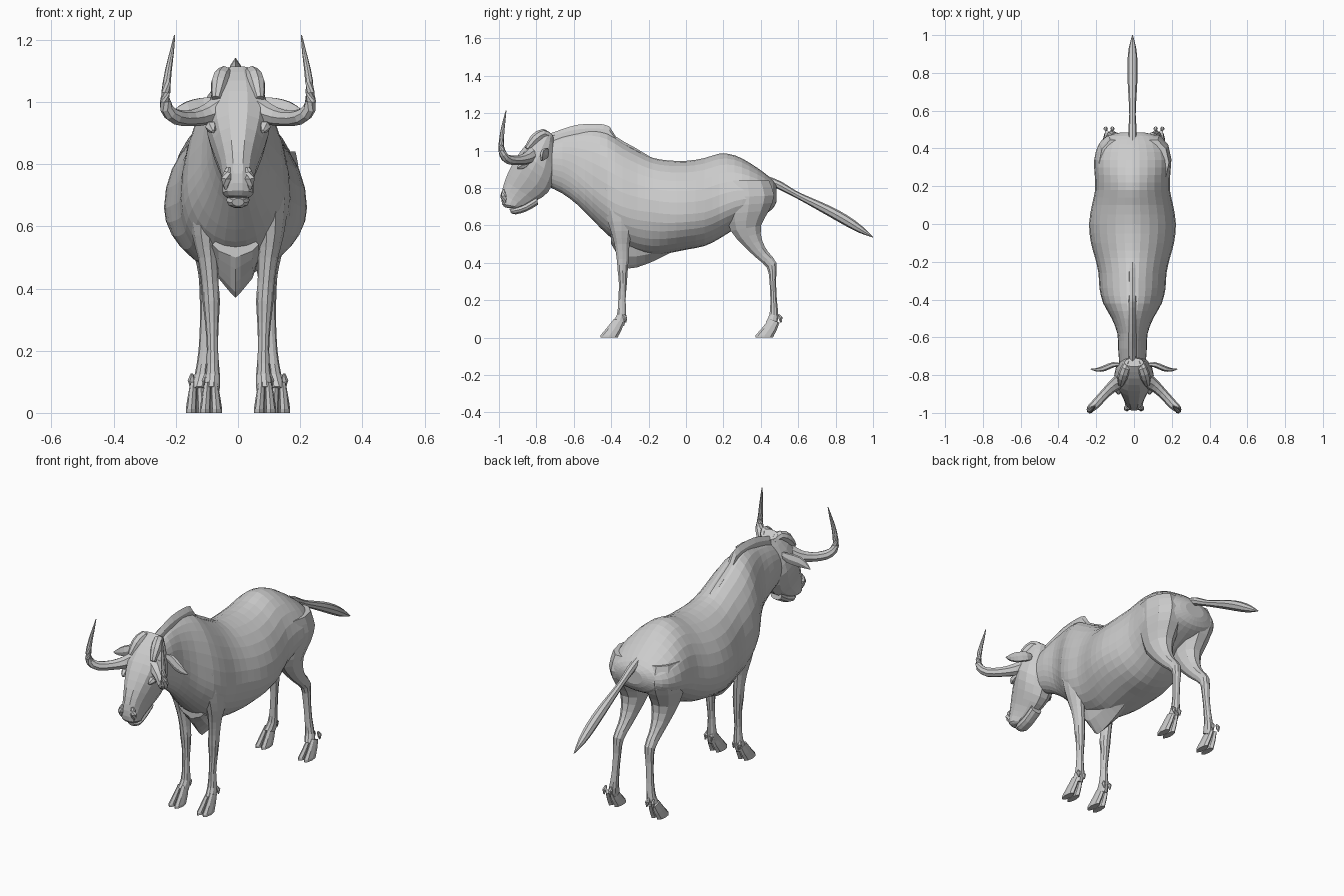
import bpy, bmesh, math
from mathutils import Vector


def skin(name, rings):
    """Bridge equal-sized rings of points and cap both ends."""
    bm = bmesh.new()
    vs = [[bm.verts.new(p) for p in r] for r in rings]
    n = len(rings[0])
    for a, b in zip(vs, vs[1:]):
        for i in range(n):
            j = (i + 1) % n
            bm.faces.new((a[i], a[j], b[j], b[i]))
    bm.faces.new(vs[0])
    bm.faces.new(vs[-1])
    bmesh.ops.recalc_face_normals(bm, faces=bm.faces)
    me = bpy.data.meshes.new(name)
    bm.to_mesh(me)
    bm.free()
    ob = bpy.data.objects.new(name, me)
    bpy.context.collection.objects.link(ob)
    return ob


def smooth_rows(rows, steps):
    """Catmull-Rom interpolation between rows of numbers."""
    out = []
    for k in range(len(rows) - 1):
        p = [rows[max(k - 1, 0)], rows[k], rows[k + 1], rows[min(k + 2, len(rows) - 1)]]
        for s in range(steps):
            t = s / steps
            out.append([0.5 * (2 * b + (c - a) * t + (2 * a - 5 * b + 4 * c - d) * t * t
                        + (3 * b - a - 3 * c + d) * t ** 3) for a, b, c, d in zip(*p)])
    out.append(rows[-1])
    return out


def loft(name, rows, n=12, steps=2, pt=1.0, pb=1.0, side=1):
    """Rows: x, y0, z0, y1, z1 (two opposite rim points), widest fraction, half width."""
    rings = []
    for x, y0, z0, y1, z1, f, w in smooth_rows(rows, steps):
        ring = []
        for i in range(n):
            a = 2 * math.pi * i / n
            c, s = math.cos(a), math.sin(a)
            g = f * (1 - s) if s > 0 else f + (1 - f) * -s
            p = pt if s > 0 else pb
            ring.append((side * x + w * math.copysign(abs(c) ** p, c),
                         y0 + (y1 - y0) * g, z0 + (z1 - z0) * g))
        rings.append(ring)
    return skin(name, rings)


def tube(name, rows, n=8, steps=2, flat=1.0, side=1):
    """Rows: x, y, z, radius along a path; flat squashes the sideways radius."""
    rows = smooth_rows(rows, steps)
    pts = [Vector((r[0] * side, r[1], r[2])) for r in rows]
    rings = []
    for i, p in enumerate(pts):
        t = (pts[min(i + 1, len(pts) - 1)] - pts[max(i - 1, 0)]).normalized()
        u = t.cross(Vector((0, 0, 1))).normalized()
        v = u.cross(t)
        r = rows[i][3]
        rings.append([p + u * (r * flat * math.cos(2 * math.pi * k / n))
                      + v * (r * math.sin(2 * math.pi * k / n)) for k in range(n)])
    return skin(name, rings)


CX = -0.008

# Trunk and neck: y, top, widest height, bottom, half width
trunk = [(-.74, 1.05, .93, .81, .07), (-.66, 1.08, .92, .77, .076), (-.58, 1.1, .87, .71, .08),
         (-.5, 1.11, .80, .63, .11), (-.42, 1.095, .74, .55, .155), (-.34, 1.045, .70, .49, .175),
         (-.26, 1.0, .68, .455, .18), (-.18, .962, .67, .44, .198), (-.1, .948, .66, .45, .22),
         (0, .945, .66, .47, .23), (.1, .96, .67, .49, .215), (.18, .984, .70, .53, .198),
         (.26, .975, .73, .58, .20), (.34, .935, .745, .62, .203), (.42, .88, .75, .66, .18),
         (.465, .84, .76, .69, .135), (.485, .81, .77, .73, .06)]
loft("trunk", [(CX, y, t, y, b, (t - m) / (t - b), w) for y, t, m, b, w in trunk],
     n=28, steps=2, pt=1.12)

# Mane crest along the neck and hump
crest = [(-.73, 1.09, 1.0), (-.66, 1.115, 1.0), (-.58, 1.138, 1.0), (-.48, 1.143, 1.0),
         (-.41, 1.13, 1.0), (-.375, 1.075, 1.0), (-.28, 1.02, .95), (-.2, .972, .93)]
loft("mane_crest", [(CX, y, t, y, b, .6, .024) for y, t, b in crest], n=8)

# Brisket flap under the chest
flap = [(-.40, .56, .50), (-.35, .55, .42), (-.305, .55, .37), (-.22, .54, .39),
        (-.15, .53, .42), (-.08, .52, .455)]
loft("brisket_flap", [(CX, y, t, y, b, .3, .075) for y, t, b in flap], n=12, pb=2.2)

# Head from poll to muzzle: rows of forehead point, jaw point, half width
head = [(0, -.755, 1.115, -.71, 1.08, .5, .05), (0, -.82, 1.07, -.70, .97, .45, .085),
        (0, -.885, 1.0, -.70, .86, .45, .105), (0, -.935, .92, -.735, .775, .45, .085),
        (0, -.97, .84, -.80, .73, .45, .06), (0, -.987, .77, -.86, .70, .45, .05),
        (0, -.985, .715, -.885, .695, .45, .05), (0, -.965, .695, -.9, .69, .5, .035)]
loft("head", head, n=14, pt=.8, pb=.9)
loft("lower_jaw", [(0, -.80, .76, -.79, .71, .5, .035), (0, -.86, .72, -.85, .675, .5, .035),
                   (0, -.91, .70, -.91, .658, .5, .036), (0, -.945, .69, -.935, .665, .5, .02)], n=10)

for s, tag in ((1, "left"), (-1, "right")):
    # Poll knob, brow, eye and nostril
    tube("poll_knob_" + tag, [(.03, -.73, 1.07, .02), (.045, -.765, 1.09, .026),
                              (.06, -.81, 1.06, .028), (.07, -.85, 1.01, .015)], side=s)
    tube("eye_" + tag, [(.08, -.90, .905, .006), (.086, -.875, .92, .02),
                        (.09, -.84, .93, .006)], n=6, side=s)
    tube("nostril_" + tag, [(.03, -.975, .79, .006), (.038, -.975, .755, .018),
                            (.036, -.965, .72, .008)], n=6, side=s)
    # Horn sweeping out, forward and up
    tube("horn_" + tag, [(.05, -.82, .985, .045), (.10, -.85, .96, .034), (.15, -.895, .948, .026),
                         (.20, -.95, .952, .025), (.23, -.978, .98, .021), (.232, -.988, 1.03, .015),
                         (.224, -.982, 1.1, .011), (.213, -.972, 1.16, .007),
                         (.204, -.962, 1.215, .002)], side=s)
    # Ear
    tube("ear_" + tag, [(.07, -.745, 1.0, .015), (.11, -.745, .99, .028), (.16, -.765, .975, .03),
                        (.20, -.772, .96, .018), (.23, -.768, .95, .003)], n=6, flat=.5, side=s)
    # Front leg with shoulder
    loft("front_leg_" + tag,
         [(.10, -.47, .80, -.27, .80, .5, .05), (.105, -.44, .68, -.26, .68, .5, .055),
          (.105, -.405, .57, -.285, .57, .5, .042), (.097, -.385, .50, -.30, .50, .5, .032),
          (.09, -.372, .42, -.305, .42, .5, .027), (.086, -.367, .36, -.31, .36, .5, .028),
          (.084, -.36, .29, -.315, .29, .5, .022), (.082, -.363, .2, -.322, .2, .5, .018),
          (.082, -.37, .125, -.318, .115, .5, .024), (.085, -.395, .085, -.33, .06, .5, .026)],
         n=10, side=s)
    # Hind leg with thigh
    loft("hind_leg_" + tag,
         [(.10, .20, .84, .45, .84, .5, .085), (.105, .20, .75, .478, .76, .5, .094),
          (.10, .21, .66, .45, .68, .5, .088), (.095, .235, .57, .405, .60, .5, .066),
          (.095, .305, .49, .41, .52, .5, .045), (.095, .375, .425, .44, .46, .5, .032),
          (.097, .43, .375, .485, .40, .5, .027), (.10, .445, .31, .482, .31, .5, .022),
          (.107, .45, .2, .487, .2, .5, .02), (.115, .445, .125, .495, .115, .5, .025),
          (.125, .425, .085, .485, .06, .5, .027)], n=10, side=s)
    # Cloven hooves: two toes per foot
    for k, e in (("inner", -1), ("outer", 1)):
        for leg, x, y in (("front", .087, 0), ("hind", .132, .83)):
            loft(f"{leg}_hoof_{k}_{tag}",
                 [(x + e * .011, y - .385, .10, y - .33, .08, .5, .012),
                  (x + e * .015, y - .425, .05, y - .345, .04, .5, .016),
                  (x + e * .018, y - .458, .012, y - .36, .012, .5, .018),
                  (x + e * .018, y - .458, 0, y - .365, 0, .5, .018)], n=8, steps=1, side=s)
            # Dewclaw
            tube(f"{leg}_dewclaw_{k}_{tag}",
                 [(x + e * .016, y - .335, .125, .005), (x + e * .018, y - .325, .105, .012),
                  (x + e * .018, y - .322, .08, .004)], n=6, steps=1, side=s)

# Tail with a thickening tuft
tube("tail", [(CX, .43, .845, .02), (CX, .50, .815, .022), (CX, .58, .77, .017),
              (CX, .67, .725, .021), (CX, .76, .68, .026), (CX, .85, .63, .027),
              (CX, .93, .58, .02), (CX, 1.0, .537, .002)], n=8)
